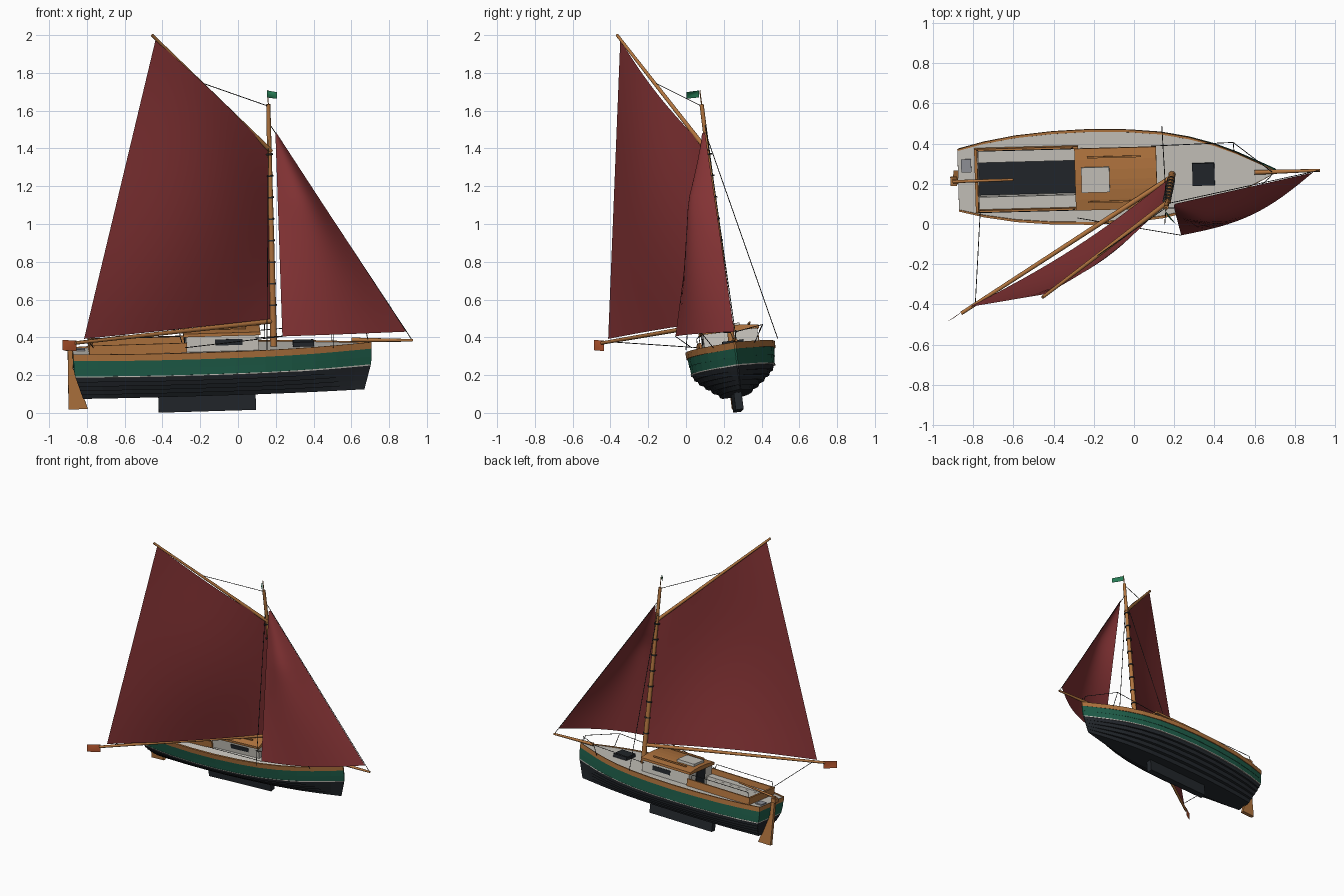
import bpy, bmesh, math
from mathutils import Matrix, Vector

if "Cube" in bpy.data.objects:
    bpy.data.objects.remove(bpy.data.objects["Cube"])

def mat(name, rgb):
    m = bpy.data.materials.new(name)
    m.diffuse_color = (*rgb, 1)
    m.use_nodes = True
    m.node_tree.nodes["Principled BSDF"].inputs["Base Color"].default_value = m.diffuse_color
    return m

WHITE = mat("cream_paint", (.60, .58, .53))
BLACK = mat("bottom_paint", (.017, .021, .026))
GREEN = mat("green_paint", (.014, .115, .07))
WOOD = mat("varnished_wood", (.45, .18, .05))
SAIL = mat("red_sailcloth", (.23, .033, .035))
ROPE = mat("rigging", (.03, .03, .03))
GREY = mat("grey_hatch", (.30, .31, .34))
ORANGE = mat("orange_flag", (.50, .10, .03))
FLAG = mat("green_flag", (.02, .20, .09))

# heeled, pitched and slightly yawed hull frame
HULL = (Matrix.Translation((0, .282, .016)) @ Matrix.Rotation(math.radians(1.5), 4, 'Z')
        @ Matrix.Rotation(math.radians(-1.7), 4, 'Y') @ Matrix.Rotation(math.radians(7.2), 4, 'X'))
WORLD = Matrix.Identity(4)

def add(name, bm, mats, frame=HULL, smooth=False):
    bmesh.ops.recalc_face_normals(bm, faces=bm.faces)
    me = bpy.data.meshes.new(name)
    bm.to_mesh(me)
    bm.free()
    for m in mats:
        me.materials.append(m)
    ob = bpy.data.objects.new(name, me)
    ob.matrix_world = frame
    bpy.context.collection.objects.link(ob)
    if smooth:
        bpy.context.view_layer.objects.active = ob
        ob.select_set(True)
        bpy.ops.object.shade_smooth_by_angle(angle=math.radians(40))
        ob.select_set(False)
    return ob

def box(name, x, y, z, m):
    bm = bmesh.new()
    bmesh.ops.create_cube(bm, size=1)
    for v in bm.verts:
        v.co = [(r[0] + r[1]) / 2 + c * (r[1] - r[0]) for c, r in zip(v.co, (x, y, z))]
    return add(name, bm, [m])

def rod(name, a, b, r0, r1, m, frame=WORLD):
    a, b = Vector(a), Vector(b)
    bm = bmesh.new()
    bmesh.ops.create_cone(bm, cap_ends=True, segments=12 if r0 > .005 else 6,
                          radius1=r0, radius2=r1, depth=(b - a).length)
    rot = (b - a).to_track_quat('Z', 'Y').to_matrix().to_4x4()
    bm.transform(Matrix.Translation((a + b) / 2) @ rot)
    return add(name, bm, [m], frame, True)

def wire(name, pts, frame=WORLD, r=.0022, m=ROPE):
    for i in range(len(pts) - 1):
        rod(f"{name}_{i}", pts[i], pts[i + 1], r, r, m, frame)

def prism(name, poly, axis, d0, d1, m):
    """Extrude a 2D outline along x (poly in yz) or y (poly in xz)."""
    bm = bmesh.new()
    ends = [[bm.verts.new((d, p, q) if axis == 'x' else (p, d, q)) for p, q in poly] for d in (d0, d1)]
    n = len(poly)
    for e in ends:
        bm.faces.new(e)
    for i in range(n):
        j = (i + 1) % n
        bm.faces.new((ends[0][i], ends[0][j], ends[1][j], ends[1][i]))
    return add(name, bm, [m])

# hull: overlapping planks lofted along the beam curve
planks = [(.09, .115, .36, .42, 1), (.115, .14, .52, .57, 1), (.14, .165, .66, .71, 1),
          (.165, .19, .79, .83, 1), (.19, .216, .89, .92, 1), (.216, .223, .96, .96, 0),
          (.223, .263, .95, .96, 2), (.263, .306, .972, .985, 2), (.306, .341, 1.01, 1.02, 3)]
profile = []
for z0, z1, f0, f1, mi in planks:
    profile += [(z0, f0, mi), (z1, f1, mi)]
profile += [(.341, .965, 3), (.334, .96, 3)]
beam = [(0, .153), (.08, .185), (.18, .212), (.30, .229), (.42, .235), (.54, .228), (.64, .212),
        (.73, .183), (.81, .144), (.88, .098), (.95, .044), (1, .004)]

def level(bm, z, f):
    k = min(1, (z - .09) / .15)
    x0, x1 = -.82 - .047 * k, .672 + .043 * k
    return [[bm.verts.new((x0 + t * (x1 - x0), s * h * f, z)) for t, h in beam] for s in (-1, 1)]

bm = bmesh.new()
rows = [level(bm, z, f) for z, f, _ in profile]

def quad(a, b, c, d, mi):
    bm.faces.new((a, b, c, d)).material_index = mi

n = len(beam)
for k in range(len(rows) - 1):
    lo, hi, mi = rows[k], rows[k + 1], profile[k + 1][2]
    for s in (0, 1):
        for i in range(n - 1):
            quad(lo[s][i], lo[s][i + 1], hi[s][i + 1], hi[s][i], mi)
    for i in (0, n - 1):
        quad(lo[0][i], lo[1][i], hi[1][i], hi[0][i], mi)
for row, mi in ((rows[0], 1), (rows[-1], 0)):
    for i in range(n - 1):
        quad(row[0][i], row[0][i + 1], row[1][i + 1], row[1][i], mi)
hull = add("hull", bm, [WHITE, BLACK, GREEN, WOOD])

# cockpit well
cutter = box("cockpit_cutter", (-.765, -.275), (-.085, .085), (.27, .5), WHITE)
cutter.hide_render = True
mod = hull.modifiers.new("cockpit", 'BOOLEAN')
mod.operation, mod.object = 'DIFFERENCE', cutter
bpy.context.view_layer.objects.active = hull
bpy.ops.object.modifier_apply(modifier="cockpit")
bpy.data.objects.remove(cutter)
box("cockpit_floor", (-.765, -.275), (-.085, .085), (.268, .276), BLACK)

# keel, rudder and tiller
box("keel", (-.42, .095), (-.021, .021), (0, .10), BLACK)
prism("rudder", [(-.897, .03), (-.795, .03), (-.817, .10), (-.868, .25), (-.868, .385), (-.893, .385)],
      'y', -.012, .012, WOOD)
box("rudder_head", (-.905, -.872), (-.022, .022), (.345, .375), WOOD)
rod("tiller", (-.89, 0, .38), (-.59, .006, .41), .008, .006, WOOD, HULL)

# cabin with cambered roof
box("cabin", (-.27, .115), (-.145, .145), (.325, .418), WHITE)
arc = [(y / 100, .432 + .014 * (1 - (y / 15.5) ** 2)) for y in (15.5, 10, 5, 0, -5, -10, -15.5)]
prism("cabin_roof", [(-.155, .415), (.155, .415)] + arc, 'x', -.282, .125, WOOD)
box("sliding_hatch", (-.25, -.11), (-.063, .063), (.43, .462), WHITE)
box("companionway_door", (-.276, -.268), (-.055, .055), (.278, .41), BLACK)
box("foredeck_hatch", (.30, .41), (-.056, .056), (.325, .358), BLACK)
box("stern_hatch", (-.85, -.80), (.04, .105), (.325, .342), GREY)
box("stern_coaming", (-.782, -.768), (-.16, .16), (.325, .385), WOOD)

# parts on both sides
for s, side in ((-1, "starboard"), (1, "port")):
    ys = lambda a, b: tuple(sorted((s * a, s * b)))
    box(side + "_window", (-.115, .03), ys(.143, .148), (.365, .397), BLACK)
    box(side + "_coaming", (-.775, -.265), ys(.148, .160), (.325, .385), WOOD)
    box(side + "_grab_rail", (-.22, .05), ys(.108, .116), (.446, .456), WOOD)
    box(side + "_bench", (-.765, -.275), ys(.086, .148), (.325, .345), WHITE)
    wire(side + "_cockpit_rail", [(-.77, s * .154, .38), (-.76, s * .154, .42),
                                  (-.30, s * .154, .42), (-.29, s * .154, .38)], HULL)
    wire(side + "_pulpit", [(.70, 0, .34), (.69, s * .015, .395), (.51, s * .165, .42)], HULL)
    wire(side + "_pulpit_post", [(.51, s * .11, .33), (.51, s * .165, .42)], HULL)
    wire(side + "_lifeline", [(.51, s * .165, .42), (.10, s * .155, .40)], HULL)
    wire(side + "_shroud", [(.20, 0, 1.48), (.155, s * .245, .345)], HULL)

# mast, hoops and spars
rod("mast", (.198, 0, .33), (.203, 0, 1.625), .018, .011, WOOD, HULL)
rod("flag_staff", (.203, 0, 1.62), (.203, 0, 1.70), .003, .003, WOOD, HULL)
for i in range(8):
    z = .55 + i * .115
    rod(f"mast_hoop_{i}", (.199, 0, z), (.199, 0, z + .008), .021, .021, ROPE, HULL)
rod("bowsprit", (.60, .257, .387), (.925, .267, .384), .012, .007, WOOD)
rod("boom", (.19, .235, .487), (-.86, -.445, .37), .013, .009, WOOD)
rod("gaff", (.175, .115, 1.385), (-.455, -.365, 2.0), .012, .008, WOOD)

# sails: bellied patches between four corners
def sail(name, tack, clew, peak, throat, belly, m=SAIL, res=16, edge=.4):
    tack, clew, peak, throat = map(Vector, (tack, clew, peak, throat))
    out = (clew - tack).cross(Vector((0, 0, 1))).normalized()
    if out.y > 0:
        out.negate()
    bm = bmesh.new()
    g = []
    for j in range(res + 1):
        v = j / res
        w = edge + (1 - edge) * math.sin(math.pi * v)
        g.append([bm.verts.new(tack.lerp(throat, v).lerp(clew.lerp(peak, v), u / res)
                               + out * belly * w * math.sin(math.pi * u / res)
                               * min(1, 3 * ((1 - v) if (peak - throat).length < .1 else 1)))
                  for u in range(res + 1)])
    for j in range(res):
        for i in range(res):
            bm.faces.new((g[j][i], g[j][i + 1], g[j + 1][i + 1], g[j + 1][i]))
    return add(name, bm, [m], WORLD, True)

sail("mainsail", (.175, .225, .497), (-.815, -.412, .392), (-.437, -.348, 1.973), (.158, .105, 1.40), .085)
sail("jib", (.89, .256, .43), (.235, -.056, .405), (.198, .085, 1.48), (.202, .10, 1.485), .085, edge=.7)
sail("pennant", (.153, .07, 1.67), (.207, .002, 1.663), (.207, .002, 1.698), (.153, .07, 1.707), .008, FLAG, 6)
sail("boom_flag", (-.855, -.435, .327), (-.93, -.487, .332), (-.93, -.487, .385), (-.855, -.435, .384), .003, ORANGE, 4)

# running rigging
wire("peak_halyard", [(.157, .08, 1.625), (-.20, -.17, 1.75)])
wire("forestay", [(.16, .10, 1.54), (.92, .266, .388)])
wire("mainsheet", [(-.79, -.40, .376), (-.765, .07, .345)])
wire("jib_sheet", [(.235, -.056, .405), (-.28, .03, .345)])
